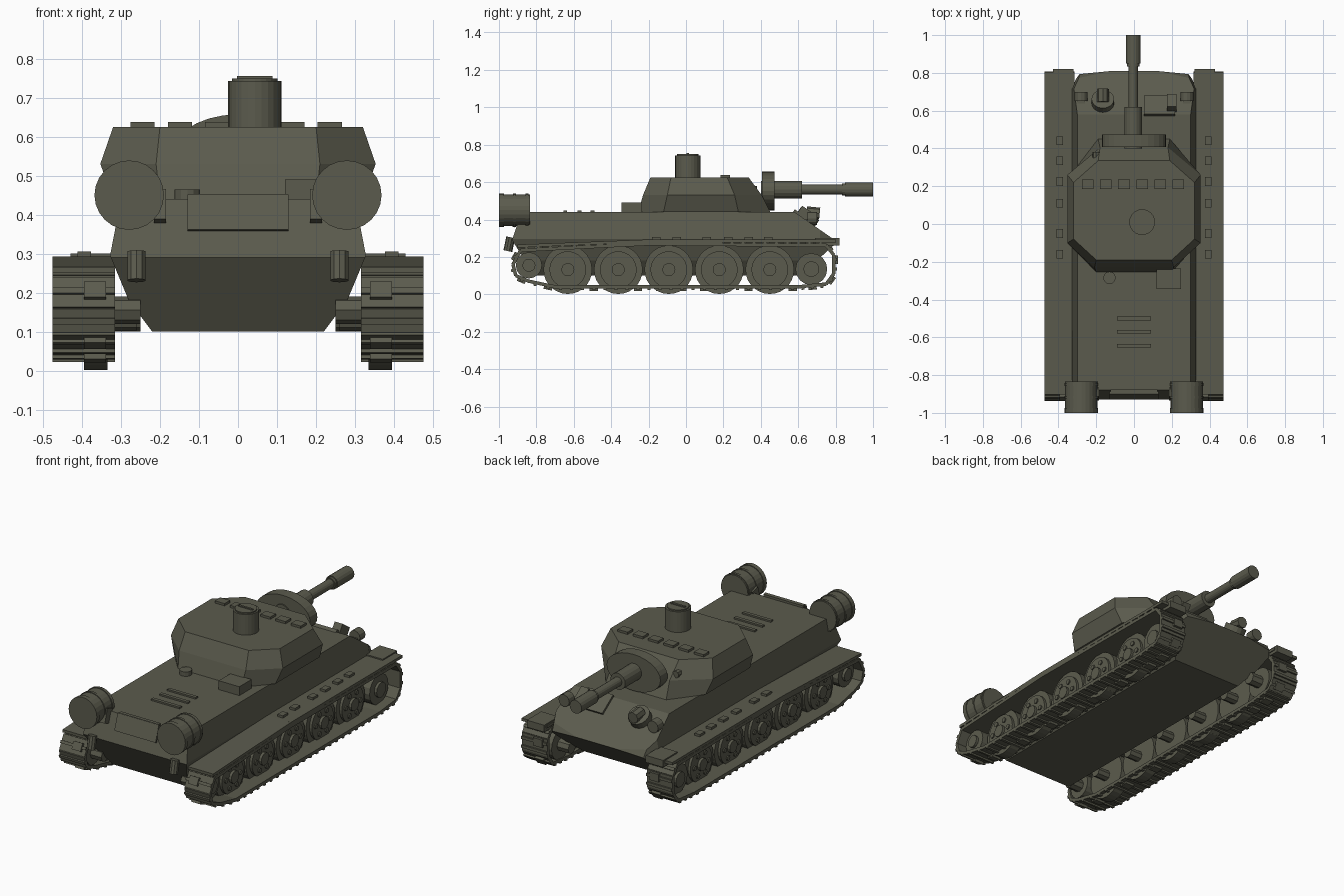
import bpy, bmesh, math
from mathutils import Vector, Matrix

if "Cube" in bpy.data.objects:
    bpy.data.objects.remove(bpy.data.objects["Cube"])

olive = bpy.data.materials.new("olive drab")
olive.diffuse_color = (0.105, 0.105, 0.075, 1)
olive.use_nodes = True
olive.node_tree.nodes["Principled BSDF"].inputs["Base Color"].default_value = olive.diffuse_color
AX = {'X': Matrix.Rotation(math.pi / 2, 4, 'Y'), 'Y': Matrix.Rotation(-math.pi / 2, 4, 'X'), 'Z': Matrix()}


def finish(name, bm):
    bmesh.ops.recalc_face_normals(bm, faces=bm.faces)
    me = bpy.data.meshes.new(name)
    bm.to_mesh(me)
    bm.free()
    me.materials.append(olive)
    ob = bpy.data.objects.new(name, me)
    bpy.context.collection.objects.link(ob)
    return ob


def add_box(bm, c, s, rx=0):
    m = Matrix.Translation(c) @ Matrix.Rotation(rx, 4, 'X') @ Matrix.Diagonal((*s, 1))
    bmesh.ops.create_cube(bm, size=1, matrix=m)


def add_cyl(bm, c, r, d, axis='Y', seg=24, r2=None, rx=0):
    m = Matrix.Translation(c) @ Matrix.Rotation(rx, 4, 'X') @ AX[axis]
    bmesh.ops.create_cone(bm, cap_ends=True, segments=seg, radius1=r,
                          radius2=r if r2 is None else r2, depth=d, matrix=m)


def box(name, *a, **k):
    bm = bmesh.new()
    add_box(bm, *a, **k)
    return finish(name, bm)


def cyl(name, *a, **k):
    bm = bmesh.new()
    add_cyl(bm, *a, **k)
    return finish(name, bm)


def loft(bm, rings):
    vs = [[bm.verts.new(p) for p in r] for r in rings]
    n = len(vs[0])
    for a, b in zip(vs, vs[1:]):
        for i in range(n):
            bm.faces.new((a[i], a[(i + 1) % n], b[(i + 1) % n], b[i]))
    bm.faces.new(vs[0])
    bm.faces.new(vs[-1])


def sym(half):
    return half + [(-x, y) for x, y in reversed(half)]


# Hull: extruded cross-section, ends trimmed by sloping planes
bm = bmesh.new()
section = sym([(0.22, 0.1), (0.28, 0.18), (0.328, 0.295), (0.3, 0.44)])
loft(bm, [[(x, y, z) for x, z in section] for y in (-1.0, 0.9)])
cuts = [((0, 0.81, 0.28), (0, 0.16, 0.23)), ((0, 0.81, 0.28), (0, 0.18, -0.2)),
        ((0, -0.93, 0.29), (0, -0.15, 0.05)), ((0, -0.93, 0.29), (0, -0.19, -0.12))]
for s in (1, -1):
    cuts += [((s * 0.12, 0.81, 0.28), (s * 0.14, 1, 0.5)), ((s * 0.29, 0.785, 0.28), (s * 1, 0.6, 0.2))]
for co, no in cuts:
    g = bm.verts[:] + bm.edges[:] + bm.faces[:]
    r = bmesh.ops.bisect_plane(bm, geom=g, plane_co=co, plane_no=no, clear_outer=True)
    bmesh.ops.contextual_create(bm, geom=[e for e in r['geom_cut'] if isinstance(e, bmesh.types.BMEdge)])
finish("hull", bm)

# Turret: three eight-sided rings
bm = bmesh.new()
rings = [(0.44, [(0.19, 0.45), (0.32, 0.28), (0.32, -0.12), (0.2, -0.255)]),
         (0.53, [(0.18, 0.405), (0.353, 0.26), (0.353, -0.1), (0.21, -0.23)]),
         (0.625, [(0.19, 0.335), (0.32, 0.22), (0.32, -0.08), (0.2, -0.19)])]
loft(bm, [[(x, y, z) for x, y in sym(h)] for z, h in rings])
finish("turret", bm)
cyl("turret_ring", (0, 0.1, 0.443), 0.3, 0.02, 'Z', 16)

# Gun mantlet, barrel, muzzle
bm = bmesh.new()
add_cyl(bm, (0, 0, 0), 1, 0.065, seg=28)
bmesh.ops.transform(bm, matrix=Matrix.Translation((0, 0.44, 0.553)) @ Matrix.Diagonal((0.17, 1, 0.104, 1)),
                    verts=bm.verts)
finish("mantlet", bm)
bm = bmesh.new()
for y0, y1, r in [(0.4, 0.62, 0.047), (0.6, 0.87, 0.026), (0.85, 1.0, 0.038), (0.835, 0.86, 0.032)]:
    add_cyl(bm, (-0.004, (y0 + y1) / 2, 0.56), r, y1 - y0, seg=16)
finish("gun_barrel", bm)

# Cupola and roof periscopes
bm = bmesh.new()
add_cyl(bm, (0.043, 0.01, 0.68), 0.068, 0.125, 'Z')
add_cyl(bm, (0.043, 0.01, 0.744), 0.058, 0.01, 'Z')
add_box(bm, (0.043, 0.01, 0.75), (0.09, 0.012, 0.01))
finish("cupola", bm)
bm = bmesh.new()
for i in range(6):
    add_box(bm, (-0.245 + i * 0.096, 0.21, 0.628), (0.062, 0.05, 0.02))
finish("periscopes", bm)
cyl("turret_side_port", (-0.2, 0.355, 0.56), 0.02, 0.05, 'Y', 8)

# Deck details
box("stowage_box", (0.185, -0.29, 0.463), (0.13, 0.11, 0.055))
cyl("deck_cap", (-0.13, -0.285, 0.45), 0.033, 0.03, 'Z', 12)
bm = bmesh.new()
for y in (-0.5, -0.57, -0.645):
    add_box(bm, (0, y, 0.443), (0.18, 0.02, 0.012))
finish("engine_vents", bm)
box("rear_plate", (0, -0.908, 0.405), (0.26, 0.012, 0.095), rx=-0.32)
box("rear_grille", (0, -0.885, 0.445), (0.25, 0.02, 0.015))

# Glacis details
slope = -math.atan2(0.16, 0.23)
cyl("hull_gun_mount", (-0.165, 0.645, 0.405), 0.06, 0.06, 'Z', 16, rx=slope)
cyl("hull_gun_ball", (-0.165, 0.68, 0.435), 0.032, 0.07, 'Y', 8, rx=-0.1)
box("driver_hatch", (0.135, 0.625, 0.412), (0.165, 0.12, 0.02), rx=slope)

# Wheels, track and fittings for each side
outline = [(0.75, 0.262), (0.79, 0.21), (0.79, 0.11), (0.75, 0.055), (0.6, 0.04), (-0.7, 0.04), (-0.84, 0.07),
           (-0.91, 0.1), (-0.925, 0.16), (-0.885, 0.235), (-0.5, 0.255), (-0.2, 0.27)]


def samples(path, step):
    pts = [Vector(p) for p in path]
    out = []
    for a, b in zip(pts, pts[1:] + pts[:1]):
        n = max(1, round((b - a).length / step))
        out += [(a.lerp(b, (i + 0.5) / n), (b - a).length / n, math.atan2(b.y - a.y, b.x - a.x)) for i in range(n)]
    return out


for s, side in ((1, "right"), (-1, "left")):
    # Track links with raised pads
    bm = bmesh.new()
    for i, (p, ln, a) in enumerate(samples(outline, 0.06)):
        out = Vector((-math.sin(a), math.cos(a)))
        add_box(bm, (s * 0.395, p.x, p.y), (0.16, ln * 1.02, 0.018), rx=a)
        q = p + out * 0.012
        add_box(bm, (s * 0.395, q.x, q.y), (0.16, 0.016, 0.012), rx=a)
        if i % 2:
            q = p + out * 0.014
            add_box(bm, (s * 0.367, q.x, q.y), (0.056, 0.045, 0.018), rx=a)
    finish(side + "_track", bm)

    # Fender following the top run, with small blocks
    bm = bmesh.new()
    for (y0, z0), (y1, z1) in (((-0.9, 0.258), (-0.2, 0.285)), ((-0.2, 0.285), (0.8, 0.285))):
        add_box(bm, (s * 0.395, (y0 + y1) / 2, (z0 + z1) / 2), (0.16, y1 - y0 + 0.004, 0.016),
                rx=math.atan2(z1 - z0, y1 - y0))
    for y in (0.44, 0.335, 0.225, 0.11, -0.05, -0.16):
        add_box(bm, (s * 0.394, y, 0.297), (0.034, 0.046, 0.018))
    add_box(bm, (s * 0.375, 0.755, 0.28), (0.11, 0.13, 0.04))
    finish(side + "_fender", bm)

    # Road wheels: tyre, dished disc, hub and bolts
    for k in range(5):
        y, z = -0.632 + k * 0.27, 0.132
        bm = bmesh.new()
        add_cyl(bm, (s * 0.365, y, z), 0.13, 0.06, 'X', 28)
        add_cyl(bm, (s * 0.4, y, z), 0.098, 0.02, 'X', 28)
        add_cyl(bm, (s * 0.41, y, z), 0.035, 0.03, 'X', 12)
        for j in range(6):
            t = j * math.pi / 3
            add_cyl(bm, (s * 0.411, y + 0.064 * math.cos(t), z + 0.064 * math.sin(t)), 0.014, 0.012, 'X', 8)
        add_cyl(bm, (s * 0.31, y, z), 0.03, 0.1, 'X', 8)
        finish("%s_road_wheel_%d" % (side, k + 1), bm)

    # Drive sprocket and idler
    for nm, y, z, r in (("sprocket", 0.67, 0.135, 0.085), ("idler", -0.84, 0.155, 0.07)):
        bm = bmesh.new()
        add_cyl(bm, (s * 0.37, y, z), r, 0.1, 'X', 16)
        add_cyl(bm, (s * 0.425, y, z), r * 0.5, 0.02, 'X', 12)
        add_cyl(bm, (s * 0.3, y, z), 0.035, 0.1, 'X', 8)
        finish(side + "_" + nm, bm)

    # Fuel drum with raised bands and mounting bracket
    bm = bmesh.new()
    add_cyl(bm, (s * 0.279, -0.917, 0.45), 0.085, 0.165)
    for y in (-0.987, -0.917, -0.85):
        add_cyl(bm, (s * 0.279, y, 0.45), 0.089, 0.026 if y < -0.95 else 0.014)
    add_box(bm, (s * 0.2, -0.9, 0.42), (0.03, 0.05, 0.08), rx=-0.3)
    finish(side + "_fuel_drum", bm)

    # Exhaust and headlight
    cyl(side + "_exhaust", (s * 0.26, -0.945, 0.268), 0.024, 0.075, 'Z', 10, rx=-0.2)
    cyl(side + "_headlight", (s * 0.28, 0.675, 0.405), 0.034, 0.05, 'Y', 12)
    box(side + "_headlight_bracket", (s * 0.28, 0.655, 0.37), (0.04, 0.04, 0.06))

# Raised splash guard on the glacis
box("splash_guard", (0.2, 0.64, 0.43), (0.05, 0.08, 0.05), rx=slope)
